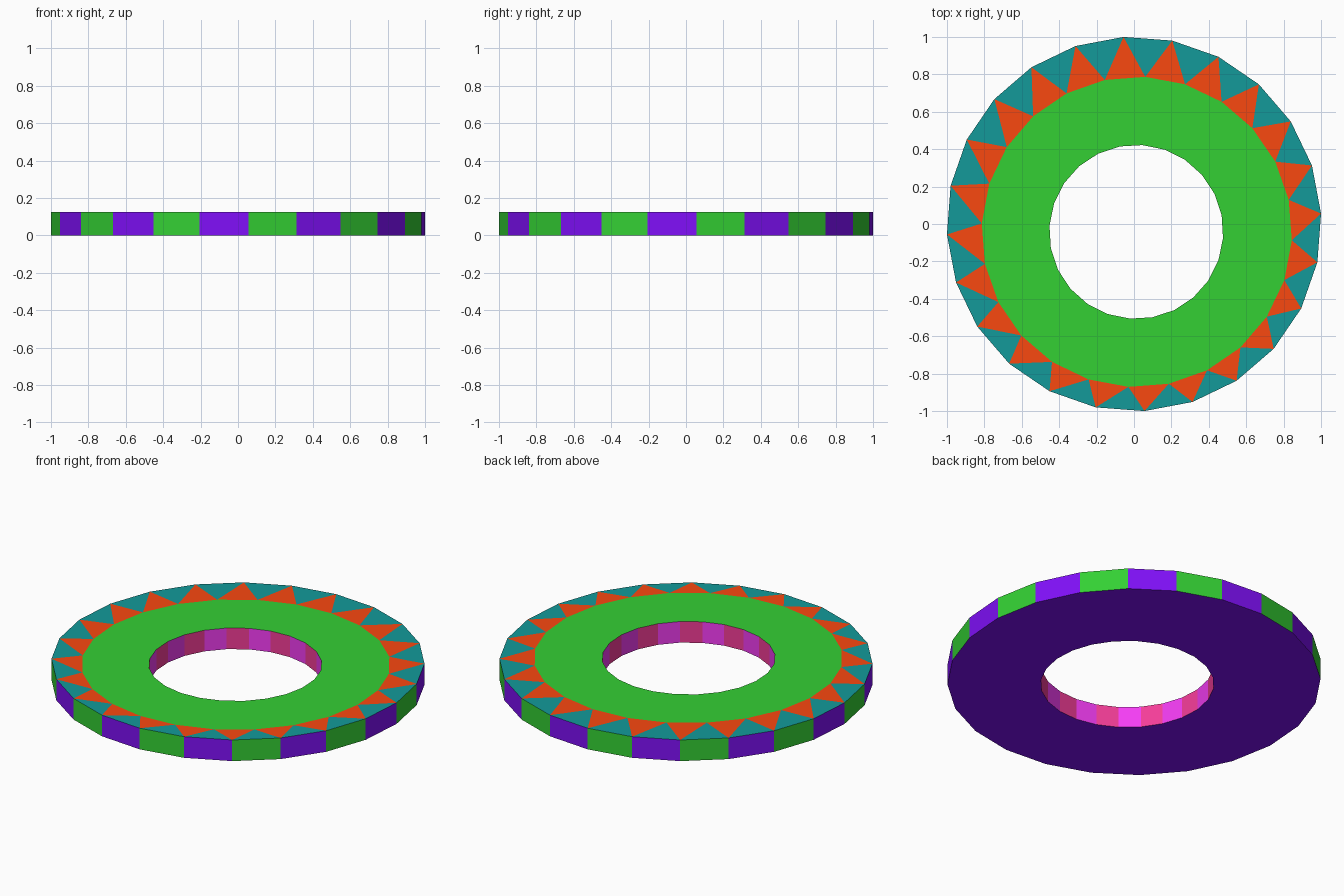
import bpy
import bmesh
from math import cos, sin, radians

if "Cube" in bpy.data.objects:
    bpy.data.objects.remove(bpy.data.objects["Cube"])

N = 24
H = 0.125


def linear(hex_code):
    out = []
    for i in (0, 2, 4):
        c = int(hex_code[i:i + 2], 16) / 255
        out.append(c / 12.92 if c <= 0.04045 else ((c + 0.055) / 1.055) ** 2.4)
    return (*out, 1.0)


PALETTE = {"green": "34D034", "purple": "8010F8", "teal": "139A9A",
           "orange": "FA4810", "magenta": "F53DF5", "pink": "F53D99"}
NAMES = list(PALETTE)

bm = bmesh.new()


def ring(radius, phase, z, cx=0.0, cy=0.0):
    angles = [radians(phase + 360 / N * i) for i in range(N)]
    return [bm.verts.new((cx + radius * cos(a), cy + radius * sin(a), z)) for a in angles]


def face(color, *verts):
    bm.faces.new(verts).material_index = NAMES.index(color)


# Rim, toothed border and off-centre hole outlines
rim_low, rim_top = (ring(1.0016, 3.2, z) for z in (0, H))
border = ring(0.83, 11.9, H, 0.015, -0.042)
hole_low, hole_top = (ring(0.465, 10.9, z, 0.012, -0.042) for z in (0, H))

for i in range(N):
    j = (i + 1) % N
    # Outer wall, alternating panels
    face("purple" if i % 2 else "green", rim_low[i], rim_low[j], rim_top[j], rim_top[i])
    # Triangular border pattern
    face("teal", rim_top[i], rim_top[j], border[i])
    face("orange", rim_top[j], border[j], border[i])
    # Flat top
    face("green", border[i], border[j], hole_top[j], hole_top[i])
    # Hole wall, alternating panels
    face("pink" if i % 2 else "magenta", hole_top[i], hole_top[j], hole_low[j], hole_low[i])
    # Underside
    face("purple", hole_low[i], hole_low[j], rim_low[j], rim_low[i])

bmesh.ops.recalc_face_normals(bm, faces=bm.faces[:])
mesh = bpy.data.meshes.new("patterned_ring")
bm.to_mesh(mesh)
bm.free()

for name, code in PALETTE.items():
    mat = bpy.data.materials.new(name)
    mat.diffuse_color = linear(code)
    mat.use_nodes = True
    mat.node_tree.nodes["Principled BSDF"].inputs["Base Color"].default_value = mat.diffuse_color
    mesh.materials.append(mat)

obj = bpy.data.objects.new("patterned_ring", mesh)
bpy.context.collection.objects.link(obj)
